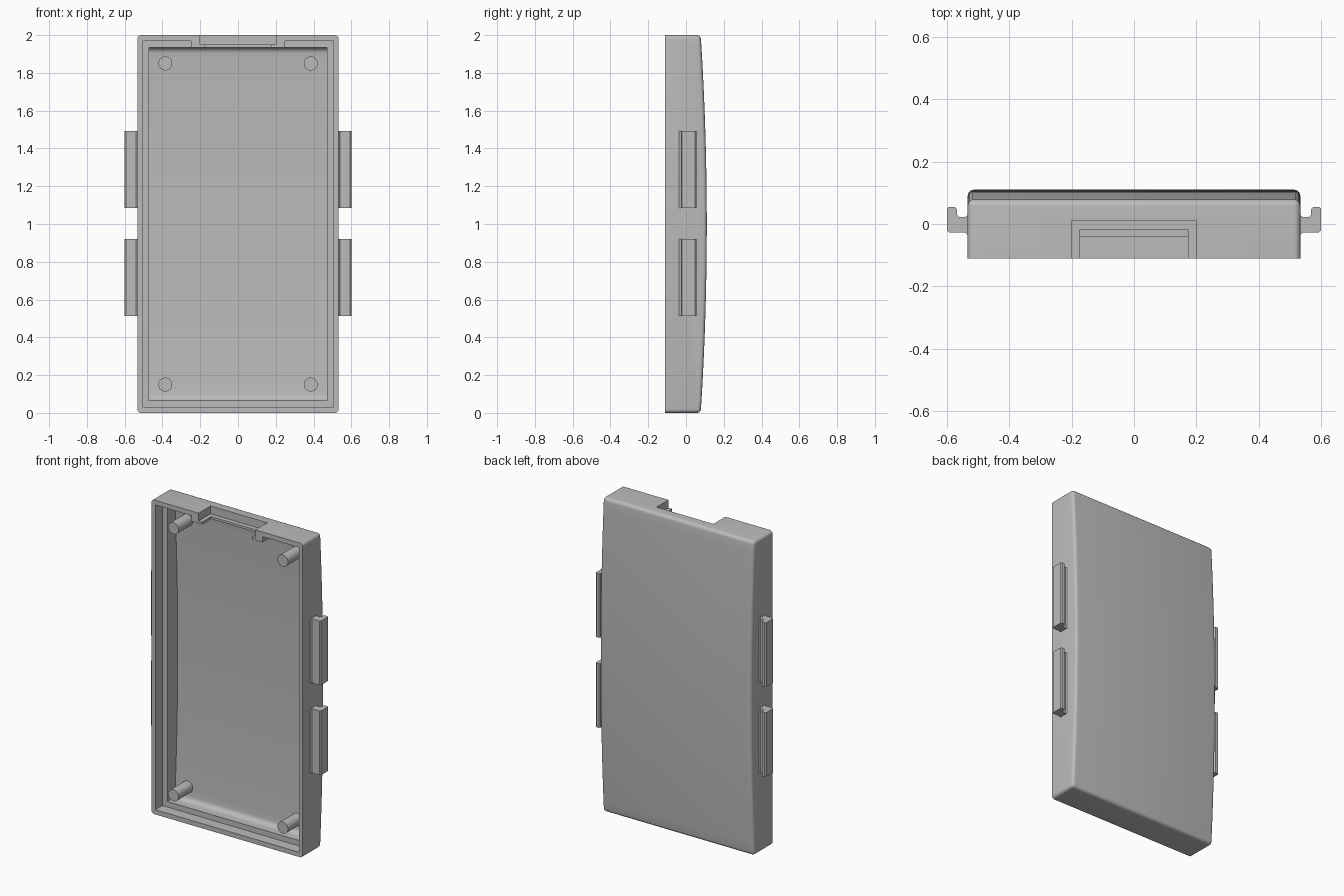
import bpy
import bmesh
from math import radians
from mathutils import Vector

cube = bpy.data.objects.get("Cube")
if cube:
    bpy.data.objects.remove(cube, do_unlink=True)

grey = bpy.data.materials.new("plain grey")
grey.use_nodes = True
COLOR = (0.5, 0.5, 0.5, 1)
grey.diffuse_color = COLOR
grey.node_tree.nodes["Principled BSDF"].inputs["Base Color"].default_value = COLOR

FRONT = -0.11


def prism(name, points, direction, bevel_rule=None, radius=0.0):
    """Extrude a closed outline and round the edges picked by the rule."""
    bm = bmesh.new()
    face = bm.faces.new([bm.verts.new(p) for p in points])
    made = bmesh.ops.extrude_face_region(bm, geom=[face])["geom"]
    verts = [g for g in made if isinstance(g, bmesh.types.BMVert)]
    bmesh.ops.translate(bm, verts=verts, vec=direction)
    bmesh.ops.recalc_face_normals(bm, faces=bm.faces)
    if bevel_rule:
        edges = [e for e in bm.edges if e.calc_face_angle() > radians(30) and bevel_rule(e)]
        bmesh.ops.bevel(bm, geom=edges, offset=radius, segments=5,
                        profile=0.5, affect='EDGES')
    mesh = bpy.data.meshes.new(name)
    bm.to_mesh(mesh)
    bm.free()
    mesh.materials.append(grey)
    ob = bpy.data.objects.new(name, mesh)
    bpy.context.collection.objects.link(ob)
    return ob


def box(name, x, y0, y1, z0, z1):
    return prism(name, [(-x, y0, z0), (x, y0, z0), (x, y0, z1), (-x, y0, z1)],
                 Vector((0, y1 - y0, 0)))


def arched_block(name, x, y0, z0, z1, inset, rule, radius, steps=28):
    """Block whose back face bows gently along its height."""
    pts = [(-x, y0, z0)]
    for i in range(steps + 1):
        z = z0 + (z1 - z0) * i / steps
        pts.append((-x, 0.078 + 0.032 * (1 - (z - 1) ** 2) - inset, z))
    pts.append((-x, y0, z1))
    return prism(name, pts, Vector((2 * x, 0, 0)), rule, radius)


def cut(target, cutter):
    mod = target.modifiers.new("cut", 'BOOLEAN')
    mod.operation = 'DIFFERENCE'
    mod.solver = 'EXACT'
    mod.object = cutter
    bpy.context.view_layer.objects.active = target
    bpy.ops.object.modifier_apply(modifier=mod.name)
    bpy.data.objects.remove(cutter, do_unlink=True)


def smooth(ob):
    bpy.ops.object.select_all(action='DESELECT')
    ob.select_set(True)
    bpy.context.view_layer.objects.active = ob
    bpy.ops.object.shade_smooth_by_angle(angle=radians(30))


# Outer shell, rounded everywhere but on the open front rim
shell = arched_block("shell", 0.533, FRONT, 0, 2, 0,
                     lambda e: any(v.co.y > FRONT + 0.01 for v in e.verts), 0.02)

# Main cavity with filleted top and bottom ends
cut(shell, arched_block("cavity", 0.47, -0.2, 0.065, 1.935, 0.045,
                        lambda e: all(v.co.y > 0 for v in e.verts)
                        and abs(e.verts[0].co.x - e.verts[1].co.x) > 0.5, 0.03))

# Stepped rim, leaving a solid pad around the connector opening
rim = [(-0.505, 0.03), (0.505, 0.03), (0.505, 1.97), (0.25, 1.97),
       (0.25, 1.92), (-0.25, 1.92), (-0.25, 1.97), (-0.505, 1.97)]
cut(shell, prism("rim", [(x, -0.2, z) for x, z in rim], Vector((0, 0.16, 0))))

# Connector pocket and through opening in the top wall
cut(shell, box("pocket", 0.2, -0.2, 0.01, 1.95, 2.1))
cut(shell, box("opening", 0.175, -0.2, -0.02, 1.9, 2.1))
smooth(shell)

# Four screw posts
for x in (-0.385, 0.385):
    for z in (0.15, 1.85):
        bpy.ops.mesh.primitive_cylinder_add(vertices=32, radius=0.037, depth=0.16,
                                            location=(x, -0.02, z),
                                            rotation=(radians(90), 0, 0))
        post = bpy.context.object
        post.name = "screw_post"
        post.data.materials.append(grey)
        smooth(post)

# Hooked clips on both sides
hook = [(0.52, -0.036), (0.533, -0.036), (0.541, -0.027), (0.593, -0.027),
        (0.6, -0.02), (0.6, 0.048), (0.593, 0.055), (0.575, 0.055),
        (0.568, 0.048), (0.568, 0.03), (0.56, 0.022), (0.541, 0.022),
        (0.533, 0.028), (0.52, 0.028)]
for side, label in ((1, "left"), (-1, "right")):
    for z in (0.512, 1.085):
        clip = prism(label + "_clip", [(side * x, y, z) for x, y in hook],
                     Vector((0, 0, 0.408)))
        smooth(clip)
